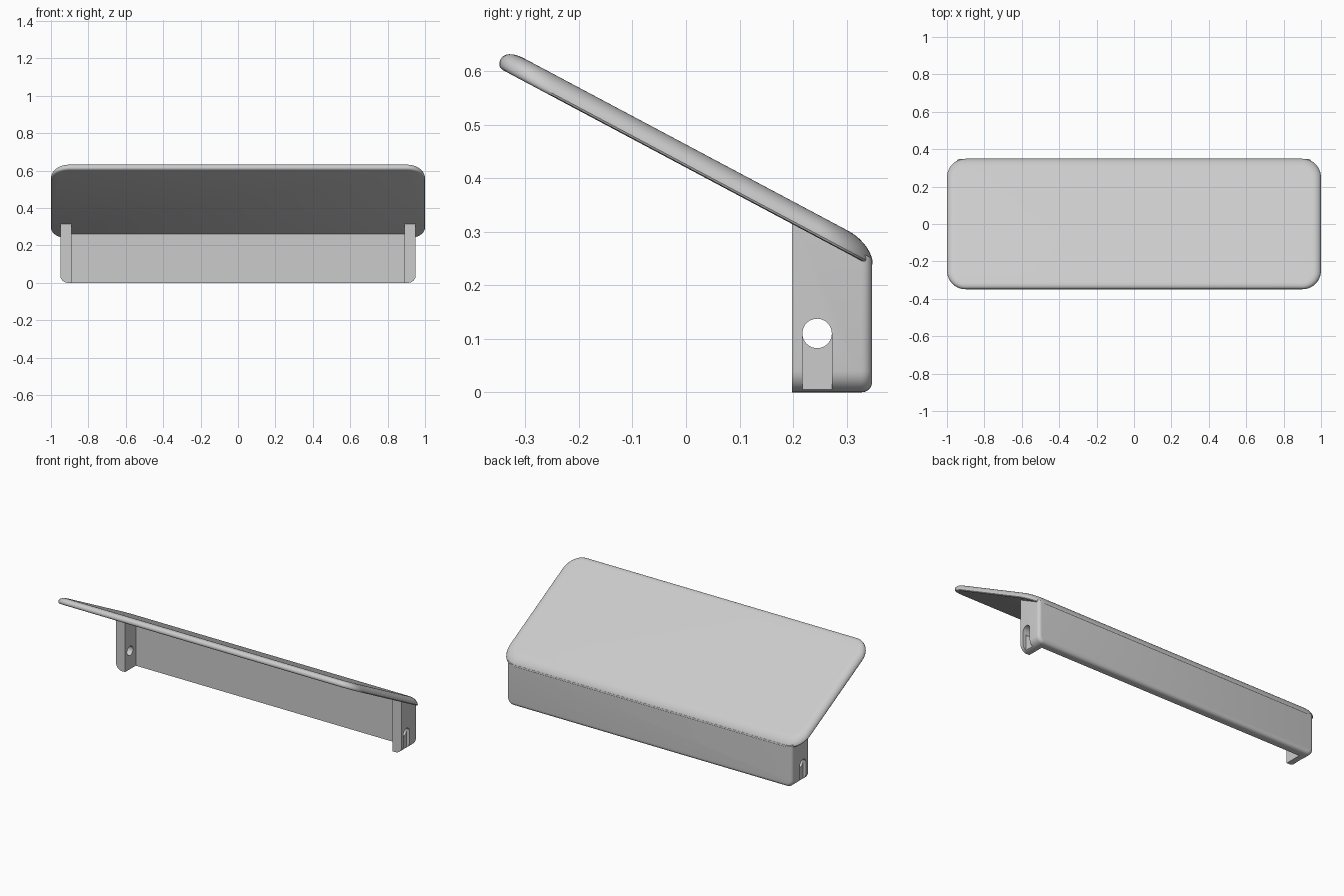
import bpy, bmesh, math

SLOPE = -0.532       # tilt of the plate along y
UNDER = 0.42         # height of the plate's underside at y = 0
HALF_X, HALF_Y = 1.0, 0.349
FRONT, BACK = 0.198, 0.348   # depth range of the mounting bracket

if "Cube" in bpy.data.objects:
    bpy.data.objects.remove(bpy.data.objects["Cube"], do_unlink=True)

grey = bpy.data.materials.new("light_grey")
grey.use_nodes = True
colour = (0.6, 0.6, 0.6, 1)
grey.diffuse_color = colour
grey.node_tree.nodes["Principled BSDF"].inputs["Base Color"].default_value = colour


def under(y):
    return UNDER + SLOPE * y


def make_object(name, bm):
    bmesh.ops.recalc_face_normals(bm, faces=bm.faces)
    mesh = bpy.data.meshes.new(name)
    bm.to_mesh(mesh)
    bm.free()
    mesh.materials.append(grey)
    obj = bpy.data.objects.new(name, mesh)
    bpy.context.collection.objects.link(obj)
    return obj


def activate(obj):
    bpy.ops.object.select_all(action='DESELECT')
    obj.select_set(True)
    bpy.context.view_layer.objects.active = obj


def cut(obj, cutter):
    cutter.hide_render = True
    mod = obj.modifiers.new("cut", 'BOOLEAN')
    mod.operation = 'DIFFERENCE'
    mod.solver = 'EXACT'
    mod.object = cutter
    activate(obj)
    bpy.ops.object.modifier_apply(modifier=mod.name)
    bpy.data.objects.remove(cutter, do_unlink=True)


def box(name, x, y, z):
    bm = bmesh.new()
    bmesh.ops.create_cube(bm, size=1)
    for v in bm.verts:
        v.co = [r[0] if c < 0 else r[1] for c, r in zip(v.co, (x, y, z))]
    return make_object(name, bm)


def rounded_outline(inset, radius=0.1, steps=10):
    """Rounded rectangle, drawn counter-clockwise from +x."""
    points = []
    for quarter, (sx, sy) in enumerate(((1, 1), (-1, 1), (-1, -1), (1, -1))):
        for i in range(steps + 1):
            a = math.pi / 2 * (quarter + i / steps)
            points.append((sx * (HALF_X - radius) + (radius - inset) * math.cos(a),
                           sy * (HALF_Y - radius) + (radius - inset) * math.sin(a)))
    return points


# Tilted plate: stacked outlines with a broad rounded upper rim
rim = [(0.006, 0), (0.002, 0.002)]
for i in range(11):
    a = math.pi / 2 * i / 10
    rim.append((0.045 * (1 - math.cos(a)), 0.006 + 0.037 * math.sin(a)))
bm = bmesh.new()
rings = [[bm.verts.new((x, y, under(y) + rise)) for x, y in rounded_outline(inset)]
         for inset, rise in rim]
for low, high in zip(rings, rings[1:]):
    for i in range(len(low)):
        j = (i + 1) % len(low)
        bm.faces.new((low[i], low[j], high[j], high[i]))
bm.faces.new(rings[0][::-1])
bm.faces.new(rings[-1])
plate = make_object("tilted_plate", bm)

# Bracket body: rounded lower corners, top sloped to sit inside the plate
WIDTH, CORNER = 0.95, 0.04
section = [(-WIDTH, 1), (WIDTH, 1)]
for side, start in ((1, 0), (-1, 90)):
    for i in range(9):
        a = math.radians(start + 90 * i / 8)
        section.append((side * (WIDTH - CORNER) + CORNER * math.cos(a),
                        CORNER - CORNER * math.sin(a)))
bm = bmesh.new()
front, back = [[bm.verts.new((x, y, under(y) + 0.015 if z == 1 else z))
                for x, z in section] for y in (FRONT, BACK)]
count = len(section)
for i in range(count):
    j = (i + 1) % count
    bm.faces.new((front[i], front[j], back[j], back[i]))
bm.faces.new(front)
bm.faces.new(back[::-1])
bmesh.ops.recalc_face_normals(bm, faces=bm.faces)
rear = [e for e in bm.edges if all(v.co.y > BACK - 0.001 for v in e.verts)
        and not all(v.co.z > 0.2 for v in e.verts)]
bmesh.ops.bevel(bm, geom=rear, offset=0.02, segments=5, profile=0.5, affect='EDGES')
bracket = make_object("mounting_bracket", bm)

# Hollow out the bracket, leaving a back wall and two side arms
cut(bracket, box("hollow", (-0.89, 0.89), (0, 0.30), (-0.1, 0.6)))

# Screw hole through each arm, with a shallow groove below it on the outside
for side in (-1, 1):
    bpy.ops.mesh.primitive_cylinder_add(vertices=40, radius=0.0275, depth=0.2,
                                        location=(side * 0.92, 0.245, 0.11),
                                        rotation=(0, math.pi / 2, 0))
    cut(bracket, bpy.context.object)
    x_range = sorted((side * 0.93, side * 1.0))
    cut(bracket, box("groove", x_range, (0.2175, 0.2725), (-0.05, 0.11)))

for obj in (plate, bracket):
    activate(obj)
    bpy.ops.object.shade_smooth_by_angle(angle=math.radians(35))
